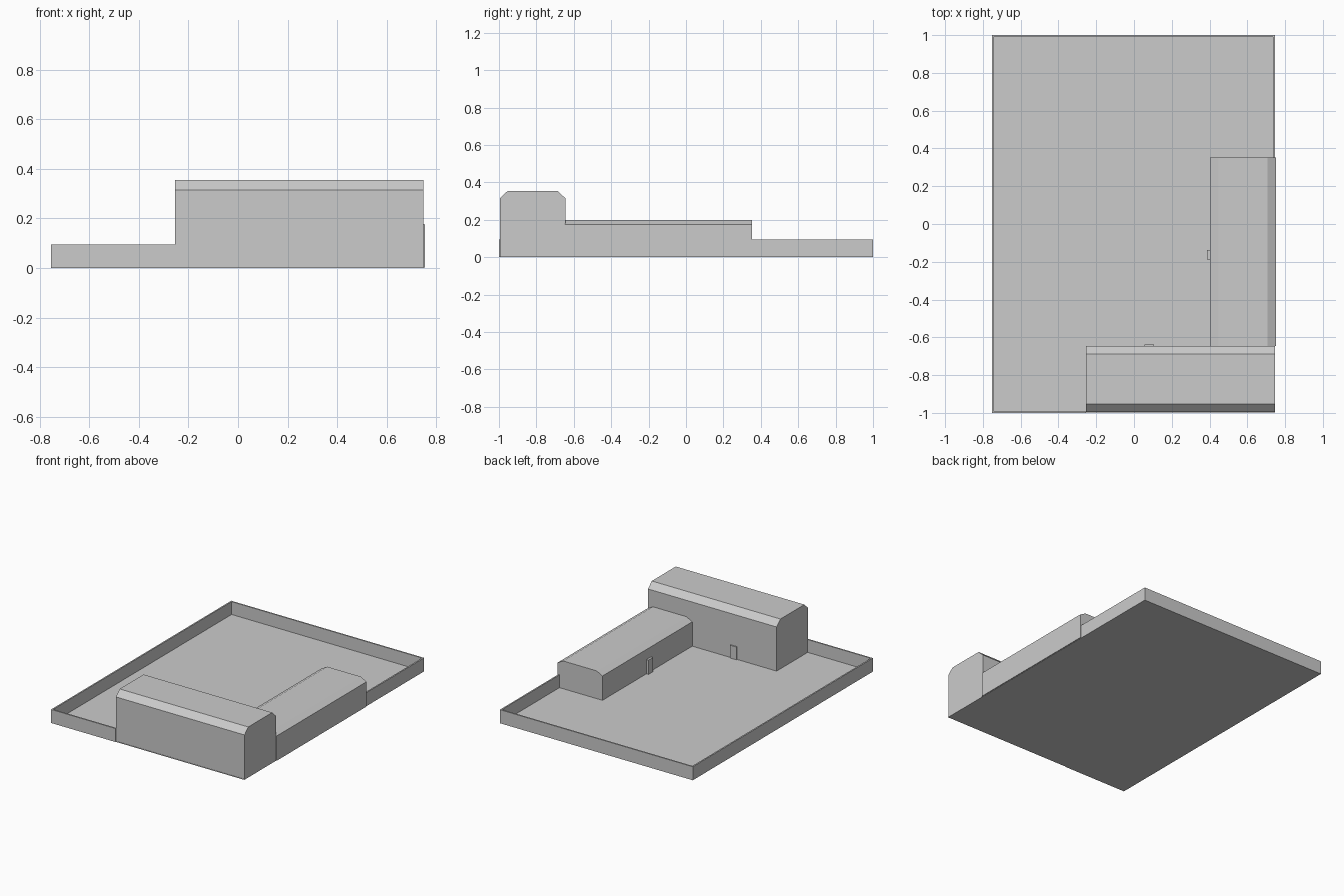
import bpy, bmesh

if "Cube" in bpy.data.objects:
    bpy.data.objects.remove(bpy.data.objects["Cube"])


def prism(name, profile, axis, start, end):
    """Extrude a closed (u, z) profile along x or y."""
    bm = bmesh.new()
    place = (lambda u, z: (start, u, z)) if axis == 'x' else (lambda u, z: (u, start, z))
    face = bm.faces.new([bm.verts.new(place(u, z)) for u, z in profile])
    out = bmesh.ops.extrude_face_region(bm, geom=[face])
    move = (end - start, 0, 0) if axis == 'x' else (0, end - start, 0)
    bmesh.ops.translate(bm, vec=move,
                        verts=[v for v in out['geom'] if isinstance(v, bmesh.types.BMVert)])
    bmesh.ops.recalc_face_normals(bm, faces=bm.faces)
    mesh = bpy.data.meshes.new(name)
    bm.to_mesh(mesh)
    bm.free()
    ob = bpy.data.objects.new(name, mesh)
    bpy.context.collection.objects.link(ob)
    return ob


def box(name, x0, x1, y0, y1, z0, z1):
    return prism(name, [(y0, z0), (y1, z0), (y1, z1), (y0, z1)], 'x', x0, x1)


def chamfered(u0, u1, z0, eave, top, inset):
    """Building section with both roof edges cut off."""
    return [(u0, z0), (u1, z0), (u1, eave), (u1 - inset, top), (u0 + inset, top), (u0, eave)]


LEFT, RIGHT, WALL, FLOOR, RIM = -0.753, 0.747, 0.01, 0.005, 0.095

# Yard floor
box("floor", LEFT, RIGHT, -0.997, 1.0, 0, FLOOR)

# Perimeter walls, stopping where the buildings stand
box("left_wall", LEFT, LEFT + WALL, -1.0, 1.0, 0, RIM)
box("back_wall", LEFT + WALL, RIGHT - WALL, 1.0 - WALL, 1.0, 0, RIM)
box("right_wall", RIGHT - WALL, RIGHT, 0.352, 1.0, 0, RIM)
box("front_wall", LEFT + WALL, -0.253, -1.0, -1.0 + WALL, 0, RIM)

# Buildings with chamfered roofs
prism("main_building", chamfered(-0.995, -0.645, 0.002, 0.315, 0.355, 0.042), 'x', -0.253, RIGHT)
prism("side_building", chamfered(0.403, 0.753, 0.002, 0.176, 0.2, 0.045), 'y', -0.647, 0.352)

# Doors facing the yard
box("main_door", 0.055, 0.105, -0.65, -0.637, FLOOR, 0.095)
box("side_door", 0.387, 0.41, -0.187, -0.137, FLOOR, 0.105)
